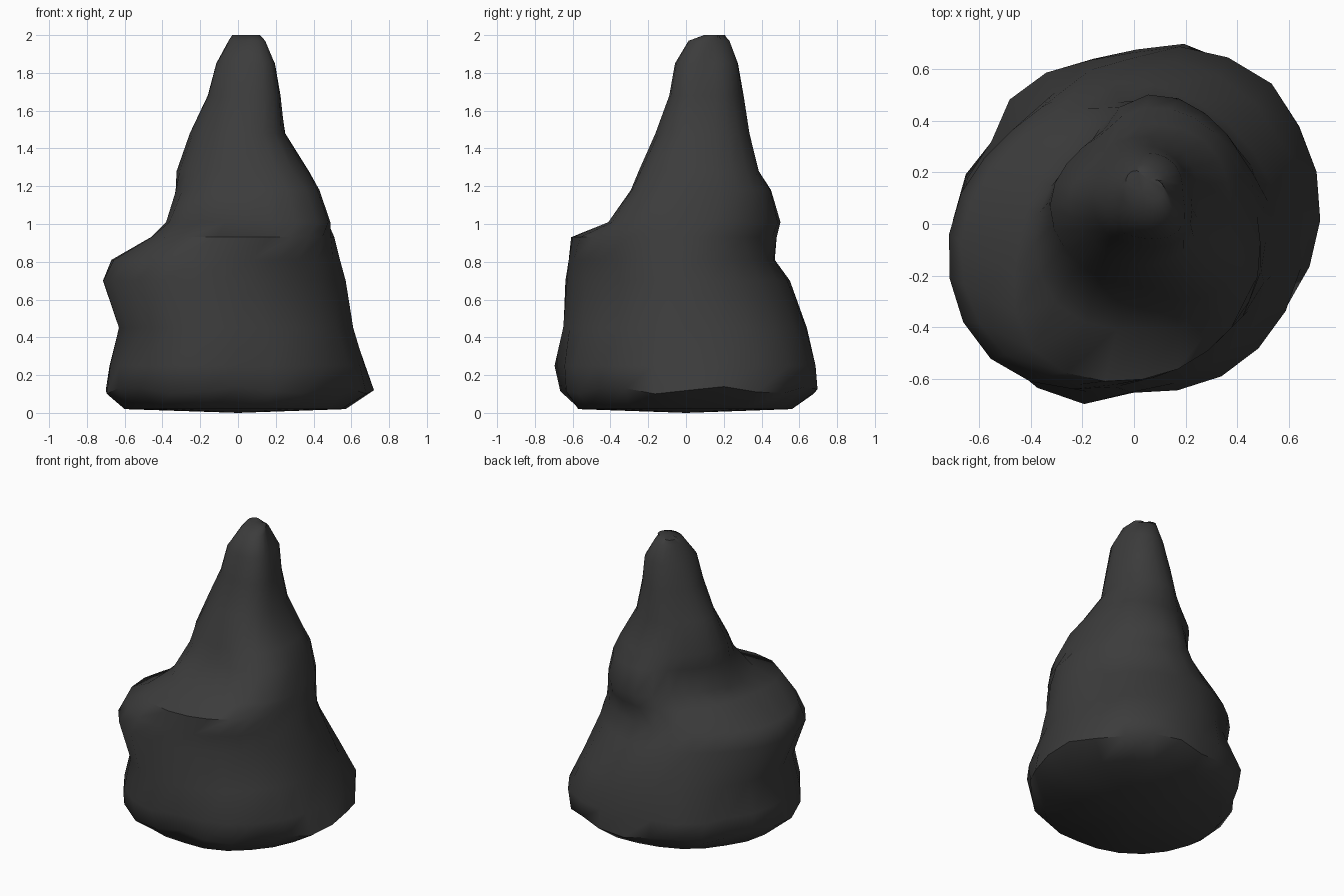
import bpy, bmesh, math

if "Cube" in bpy.data.objects:
    bpy.data.objects.remove(bpy.data.objects["Cube"])

# Rock outline: height, then reach from the z axis towards
# +x, +x+y, +y, -x+y, -x, -x-y, -y, +x-y
LEVELS = [
    (0.02, .57, .59, .55, .55, .60, .61, .57, .57),
    (0.12, .72, .74, .67, .65, .70, .73, .64, .65),
    (0.25, .67, .76, .66, .67, .68, .73, .65, .68),
    (0.45, .61, .66, .64, .58, .63, .69, .65, .61),
    (0.70, .57, .53, .55, .59, .715, .76, .63, .55),
    (0.81, .54, .49, .47, .54, .67, .71, .62, .55),
    (0.93, .51, .49, .48, .42, .44, .62, .60, .55),
    (1.01, .475, .50, .50, .34, .365, .43, .41, .52),
    (1.18, .42, .47, .45, .34, .33, .30, .28, .42),
    (1.28, .375, .42, .385, .35, .325, .26, .245, .34),
    (1.48, .25, .33, .335, .28, .255, .16, .16, .21),
    (1.68, .22, .29, .305, .24, .16, .10, .085, .17),
    (1.85, .19, .275, .275, .20, .115, .06, .055, .14),
    (1.97, .13, .21, .23, .16, .05, -.03, -.02, .07),
    (2.00, .11, .16, .19, .15, .03, -.10, -.12, .00),
]
SIDES = 24
# Local lumps and dents: angle in degrees, height, size
LUMPS = [(250, .25, .06), (292, .12, .04), (75, .14, .03), (150, .2, -.04), (128, .18, .03)]


def lump(ang, z):
    total = 0
    for a, h, s in LUMPS:
        da = (math.degrees(ang) - a + 180) % 360 - 180
        total += s * math.exp(-(da / 11) ** 2 - ((z - h) / .14) ** 2)
    return total


def ring(level):
    """Smooth closed outline through the eight reaches of a level."""
    z, h = level[0], level[1:]
    cx, cy = (h[0] - h[4]) / 2, (h[2] - h[6]) / 2
    r = [max(0.02, h[k] - cx * math.cos(k * math.pi / 4) - cy * math.sin(k * math.pi / 4))
         for k in range(8)]
    pts = []
    for i in range(SIDES):
        k, t = divmod(i * 8 / SIDES, 1)
        k = int(k)
        a, b, c, d = (r[(k + j) % 8] for j in (-1, 0, 1, 2))
        rad = b + 0.5 * t * (c - a + t * (2*a - 5*b + 4*c - d + t * (3*(b - c) + d - a)))
        ang = i * 2 * math.pi / SIDES
        rad += lump(ang, z)
        # Uneven lower edge
        wave = 0.02 * math.sin(7 * ang) if z == 0.12 else 0
        pts.append((cx + rad * math.cos(ang), cy + rad * math.sin(ang), z + wave))
    return pts


# Loft the rock through all outlines and close both ends
bm = bmesh.new()
rings = [[bm.verts.new(p) for p in ring(lv)] for lv in LEVELS]
for lo, hi in zip(rings, rings[1:]):
    for i in range(SIDES):
        j = (i + 1) % SIDES
        bm.faces.new((lo[i], lo[j], hi[j], hi[i]))
bottom = bm.verts.new((0, 0, 0))
for i in range(SIDES):
    bm.faces.new((bottom, rings[0][(i + 1) % SIDES], rings[0][i]))
bm.faces.new(rings[-1])
bmesh.ops.recalc_face_normals(bm, faces=bm.faces)

mesh = bpy.data.meshes.new("rock_spire")
bm.to_mesh(mesh)
bm.free()
rock = bpy.data.objects.new("rock_spire", mesh)
bpy.context.collection.objects.link(rock)

# Dark stone
stone = bpy.data.materials.new("dark_stone")
stone.diffuse_color = (0.045, 0.045, 0.045, 1)
stone.use_nodes = True
stone.node_tree.nodes["Principled BSDF"].inputs["Base Color"].default_value = stone.diffuse_color
mesh.materials.append(stone)

bpy.context.view_layer.objects.active = rock
rock.select_set(True)
bpy.ops.object.shade_smooth_by_angle(angle=math.radians(50))
